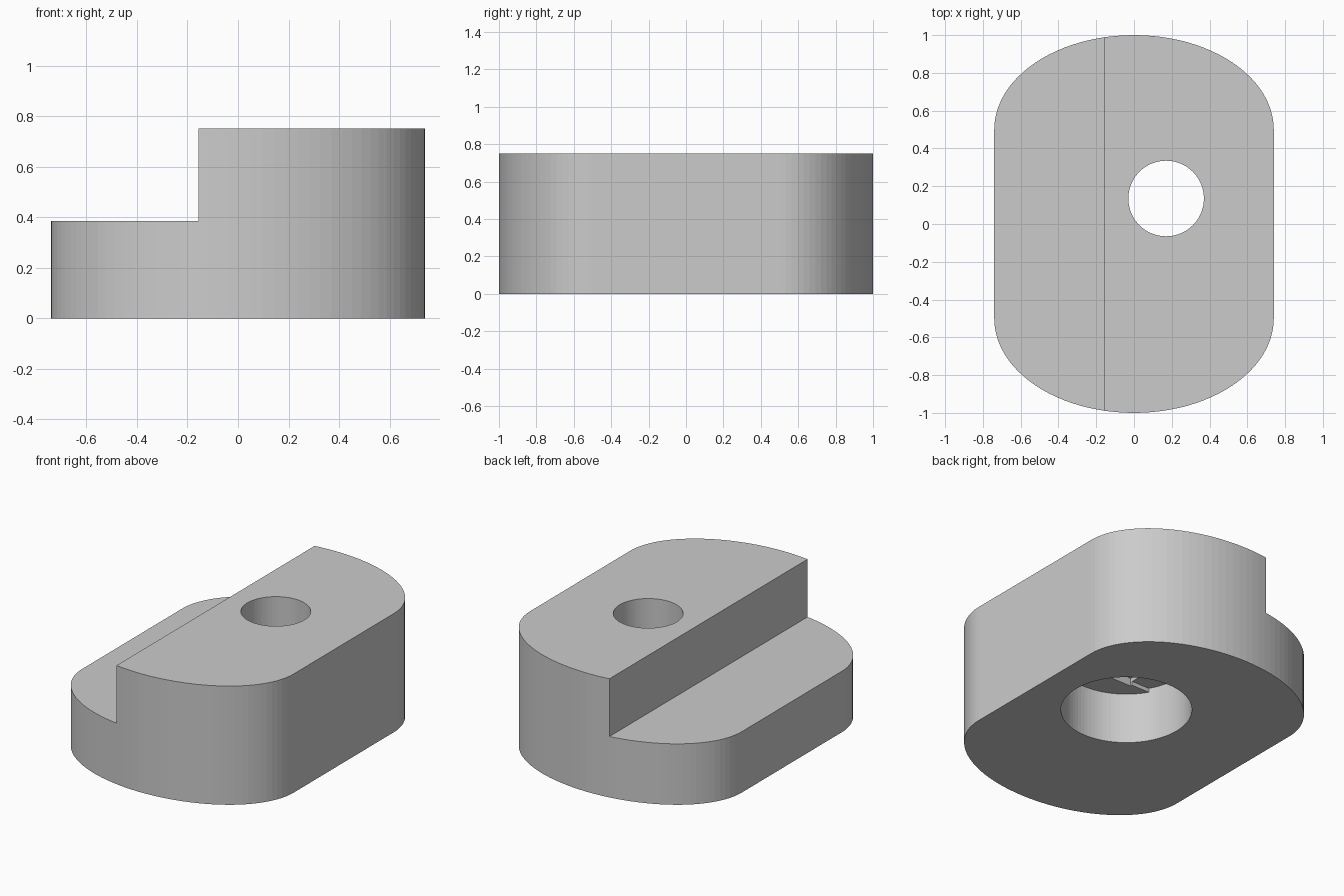
import bpy, bmesh
from math import cos, sin, pi

HALF_W, HALF_L, HEIGHT = 0.74, 1.0, 0.75
STRAIGHT = 0.5                       # half length of the straight sides
STEP_X, STEP_Z = -0.157, 0.385       # lowered shelf
HOLE = (0.17, 0.135)
BOLT_R, HEAD_R = 0.2, 0.375
HEAD_Z, LAYER = 0.32, 0.025          # head recess depth, bridging layer

if "Cube" in bpy.data.objects:
    bpy.data.objects.remove(bpy.data.objects["Cube"], do_unlink=True)

grey = bpy.data.materials.new("light grey")
grey.use_nodes = True
grey.diffuse_color = (0.6, 0.6, 0.6, 1)
grey.node_tree.nodes["Principled BSDF"].inputs["Base Color"].default_value = (0.6, 0.6, 0.6, 1)


def prism(name, outline, z0, z1):
    """Extrude a closed outline from z0 up to z1."""
    bm = bmesh.new()
    face = bm.faces.new([bm.verts.new((x, y, z0)) for x, y in outline])
    top = bmesh.ops.extrude_face_region(bm, geom=[face])["geom"]
    bmesh.ops.translate(bm, vec=(0, 0, z1 - z0),
                        verts=[v for v in top if isinstance(v, bmesh.types.BMVert)])
    bmesh.ops.recalc_face_normals(bm, faces=bm.faces)
    mesh = bpy.data.meshes.new(name)
    bm.to_mesh(mesh)
    bm.free()
    mesh.materials.append(grey)
    obj = bpy.data.objects.new(name, mesh)
    bpy.context.collection.objects.link(obj)
    return obj


def circle(r, n=96):
    return [(HOLE[0] + r * cos(2 * pi * i / n), HOLE[1] + r * sin(2 * pi * i / n))
            for i in range(n)]


def rectangle(x0, x1, y0, y1):
    return [(x0, y0), (x1, y0), (x1, y1), (x0, y1)]


def slot(half_x):
    """Recess outline, flattened to the bolt width in y and to half_x in x."""
    if half_x <= BOLT_R:
        return rectangle(HOLE[0] - half_x, HOLE[0] + half_x,
                         HOLE[1] - BOLT_R, HOLE[1] + BOLT_R)
    return [(x, max(HOLE[1] - BOLT_R, min(HOLE[1] + BOLT_R, y)))
            for x, y in circle(HEAD_R)
            if abs(y - HOLE[1]) <= BOLT_R]


# Block: straight sides with elliptical ends
N = 48
outline = []
for side in (1, -1):
    for i in range(N + 1):
        a = pi * i / N
        outline.append((side * HALF_W * cos(a),
                        side * (STRAIGHT + (HALF_L - STRAIGHT) * sin(a))))
block = prism("stepped_block", outline, 0, HEIGHT)

# Cutters: shelf, head recess, two bridging steps and the bolt hole
cutters = [
    prism("shelf_cutter", rectangle(-1.2, STEP_X, -1.2, 1.2), STEP_Z, 1),
    prism("bolt_hole_cutter", circle(BOLT_R), -0.1, 1),
    prism("square_step_cutter", slot(BOLT_R), -0.1, HEAD_Z + 2 * LAYER),
    prism("slot_step_cutter", slot(HEAD_R), -0.1, HEAD_Z + LAYER),
    prism("head_recess_cutter", circle(HEAD_R), -0.1, HEAD_Z),
]
for cutter in cutters:
    mod = block.modifiers.new(cutter.name, "BOOLEAN")
    mod.operation = "DIFFERENCE"
    mod.solver = "EXACT"
    mod.object = cutter

# Bake the cuts, then drop the cutters
bpy.context.view_layer.update()
graph = bpy.context.evaluated_depsgraph_get()
result = bpy.data.meshes.new_from_object(block.evaluated_get(graph))
block.modifiers.clear()
block.data = result
for cutter in cutters:
    bpy.data.objects.remove(cutter, do_unlink=True)
